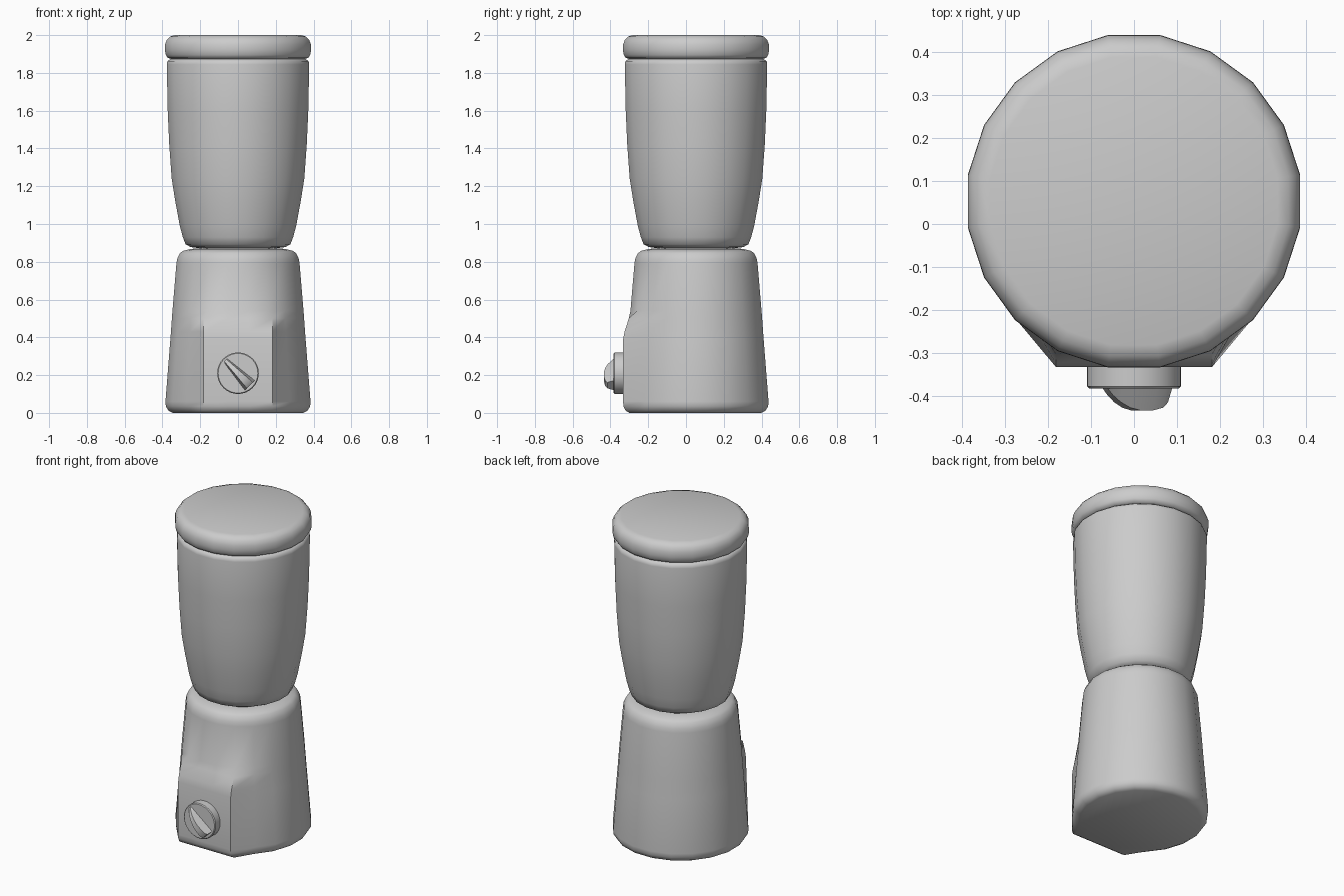
import bpy, bmesh, math
from mathutils import Vector

if "Cube" in bpy.data.objects:
    bpy.data.objects.remove(bpy.data.objects["Cube"])

SIDES = 20
CY = 0.053          # body axis in y


def finish(name, bm, angle):
    bmesh.ops.recalc_face_normals(bm, faces=bm.faces[:])
    me = bpy.data.meshes.new(name)
    bm.to_mesh(me)
    bm.free()
    ob = bpy.data.objects.new(name, me)
    bpy.context.collection.objects.link(ob)
    bpy.ops.object.select_all(action='DESELECT')
    ob.select_set(True)
    bpy.context.view_layer.objects.active = ob
    bpy.ops.object.shade_smooth_by_angle(angle=math.radians(angle))
    return ob


def loft(name, rings, angle=50):
    """Skin a stack of closed rings and cap both ends."""
    bm = bmesh.new()
    loops = [[bm.verts.new(p) for p in ring] for ring in rings]
    n = len(loops[0])
    for a, b in zip(loops, loops[1:]):
        for i in range(n):
            j = (i + 1) % n
            bm.faces.new((a[i], a[j], b[j], b[i]))
    bm.faces.new(loops[0])
    bm.faces.new(loops[-1])
    return finish(name, bm, angle)


def ring(half_width, z, panel_y=None):
    """20-sided ring; panel_y pushes the four front points onto a flat panel."""
    r = half_width / math.cos(math.pi / SIDES)
    pts = []
    for i in range(SIDES):
        a = 2 * math.pi * (i + 0.5) / SIDES
        x, y = r * math.cos(a), CY + r * math.sin(a)
        if panel_y is not None and 13 <= i <= 16:
            y = panel_y
            if i in (13, 16):
                x = math.copysign(0.182, x)
        pts.append((x, y, z))
    return pts


# Motor base with flat control panel at the front
base = [(0.345, 0.0, -0.30), (0.368, 0.012, -0.32), (0.382, 0.035, -0.331),
        (0.384, 0.06, -0.333), (0.358, 0.39, -0.333), (0.355, 0.43, -0.325),
        (0.350, 0.50, -0.303), (0.347, 0.54, None), (0.326, 0.79, None),
        (0.322, 0.815, None), (0.308, 0.845, None), (0.29, 0.858, None),
        (0.25, 0.868, None), (0.20, 0.872, None)]
loft("motor_base", [ring(*p) for p in base])

# Jar
jar = [(0.20, 0.871), (0.25, 0.878), (0.277, 0.892), (0.292, 0.93), (0.308, 0.99),
       (0.332, 1.12), (0.351, 1.24), (0.364, 1.42), (0.372, 1.60), (0.377, 1.845),
       (0.374, 1.862), (0.36, 1.872), (0.34, 1.876)]
loft("jar", [ring(*p) for p in jar])

# Lid
lid = [(0.35, 1.872), (0.372, 1.88), (0.382, 1.895), (0.387, 1.92), (0.386, 1.95),
       (0.377, 1.975), (0.36, 1.992), (0.335, 2.0)]
loft("lid", [ring(*p) for p in lid])

# Dial disc
KZ, KR = 0.21, 0.11


def dial_ring(r, y):
    return [(r * math.cos(t), y, KZ + r * math.sin(t))
            for t in (2 * math.pi * k / 32 for k in range(32))]


loft("dial", [dial_ring(KR, -0.325), dial_ring(KR, -0.378), dial_ring(KR - 0.005, -0.383)], 35)

# Tapered pointer grip across the dial: (along, height)
profile = [(-0.097, 0.0), (-0.08, 0.016), (-0.055, 0.033), (-0.025, 0.046),
           (0.01, 0.053), (0.045, 0.052), (0.075, 0.046), (0.09, 0.034)]
along = Vector((0.7, 0, -0.714))
across = Vector((0.714, 0, 0.7))
sections = []
for s, h in profile:
    w = 0.013 + 0.024 * (s + 0.097) / 0.187
    c = Vector((0, -0.381, KZ)) + along * s
    up = Vector((0, -h - 0.001, 0))
    sections.append([c - across * w, c + across * w,
                     c + across * w * 0.6 + up, c - across * w * 0.6 + up])
loft("dial_pointer", sections, 35)
